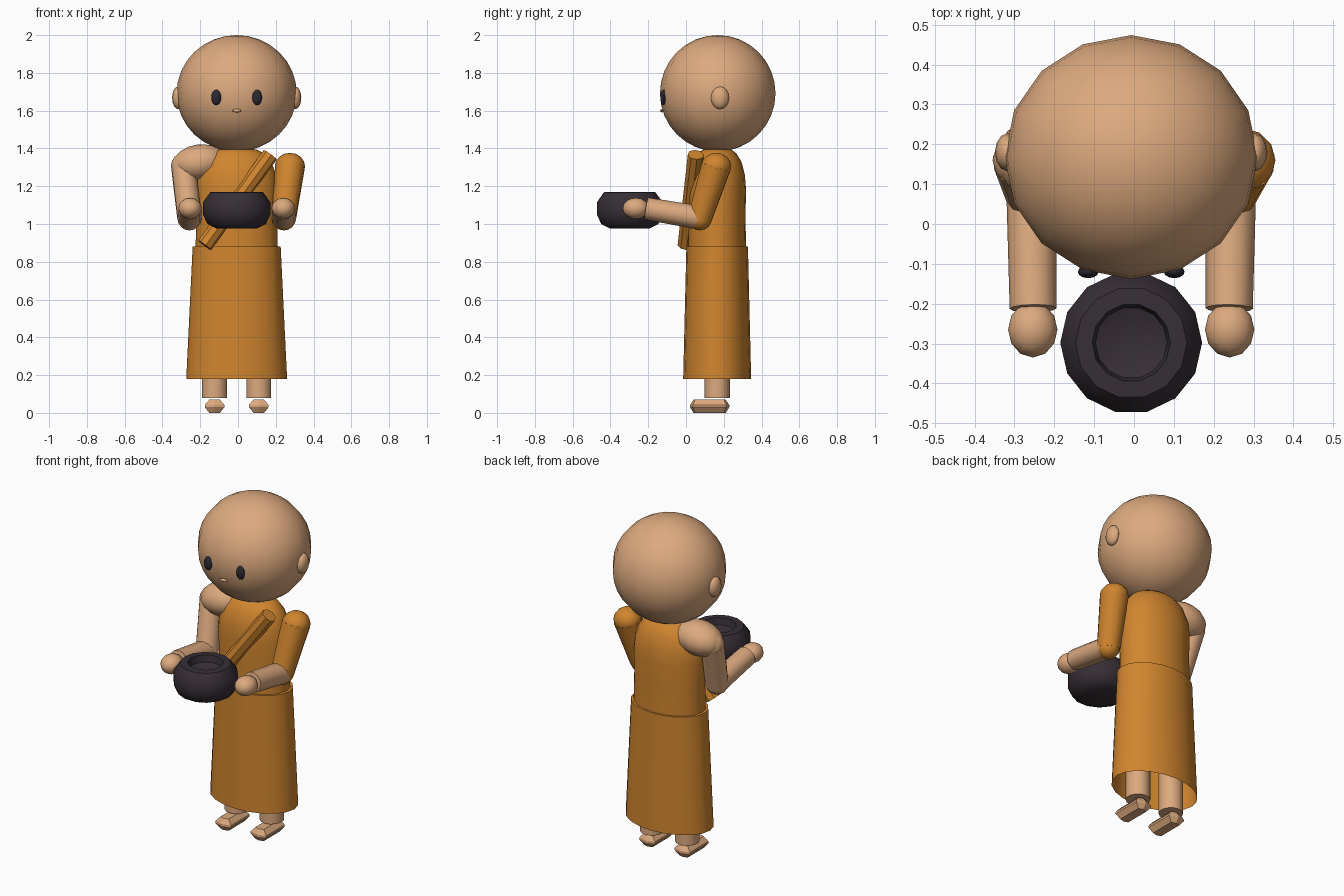
import bpy, bmesh, math
from mathutils import Vector, Matrix

if "Cube" in bpy.data.objects:
    bpy.data.objects.remove(bpy.data.objects["Cube"])

CX, CY = -0.007, 0.165   # body axis


def material(name, rgb):
    m = bpy.data.materials.new(name)
    m.diffuse_color = (*rgb, 1)
    m.use_nodes = True
    m.node_tree.nodes["Principled BSDF"].inputs["Base Color"].default_value = m.diffuse_color
    return m


SKIN = material("skin", (0.72, 0.40, 0.21))
ROBE = material("orange_cloth", (0.63, 0.235, 0.028))
DARK = material("dark_bowl", (0.038, 0.028, 0.037))
EYE = material("eye_black", (0.025, 0.022, 0.032))


def finish(bm, name, mat, smooth=True):
    bmesh.ops.recalc_face_normals(bm, faces=bm.faces)
    me = bpy.data.meshes.new(name)
    bm.to_mesh(me)
    bm.free()
    me.materials.append(mat)
    ob = bpy.data.objects.new(name, me)
    bpy.context.collection.objects.link(ob)
    if smooth:
        bpy.ops.object.select_all(action='DESELECT')
        ob.select_set(True)
        bpy.context.view_layer.objects.active = ob
        bpy.ops.object.shade_smooth_by_angle(angle=math.radians(42))
    return ob


def ball(name, mat, centre, radii, seg=16, rings=12, tilt=0.0):
    bm = bmesh.new()
    bmesh.ops.create_uvsphere(bm, u_segments=seg, v_segments=rings, radius=1)
    bm.transform(Matrix.Translation(centre) @ Matrix.Rotation(tilt, 4, 'Y')
                 @ Matrix.Diagonal((*radii, 1)))
    return finish(bm, name, mat)


def limb(name, mat, a, b, ra, rb, seg=12):
    """Tapered cylinder from a to b."""
    a, b = Vector(a), Vector(b)
    d = b - a
    bm = bmesh.new()
    bmesh.ops.create_cone(bm, cap_ends=True, segments=seg, radius1=ra,
                          radius2=rb, depth=d.length)
    bm.transform(Matrix.Translation((a + b) / 2)
                 @ d.to_track_quat('Z', 'Y').to_matrix().to_4x4())
    return finish(bm, name, mat)


def lathe(name, mat, profile, centre, seg=16, smooth=True, cap=True):
    """Stack of elliptical rings (rx, ry, z)."""
    bm = bmesh.new()
    rings = []
    for rx, ry, z in profile:
        rings.append([bm.verts.new((centre[0] + rx * math.cos(2 * math.pi * i / seg),
                                    centre[1] + ry * math.sin(2 * math.pi * i / seg), z))
                      for i in range(seg)])
    for lo, hi in zip(rings, rings[1:]):
        for i in range(seg):
            j = (i + 1) % seg
            bm.faces.new((lo[i], lo[j], hi[j], hi[i]))
    if cap:
        bm.faces.new(rings[0][::-1])
    bm.faces.new(rings[-1])
    return finish(bm, name, mat, smooth)


# Head and face
ball("head", SKIN, (CX, CY + 0.003, 1.692), (0.318, 0.306, 0.308), 16, 16)
ball("mouth", SKIN, (CX, -0.128, 1.6), (0.025, 0.009, 0.009), 10, 6)
for s, side in ((-1, "left"), (1, "right")):
    ball(side + "_ear", SKIN, (CX + s * 0.31, 0.18, 1.668), (0.032, 0.048, 0.06), 12, 8)
    ball(side + "_eye", EYE, (CX + s * 0.108, -0.12, 1.67), (0.026, 0.016, 0.041), 12, 8)

# Robe: rounded torso and open-bottomed skirt
torso = [(1.0, 0.86), (0.98, 1.05), (1.0, 1.18), (0.96, 1.26), (0.84, 1.33),
         (0.66, 1.375), (0.48, 1.395), (0.15, 1.40)]
lathe("robe_torso", ROBE, [(0.218 * k, 0.153 * k, z) for k, z in torso], (CX, CY), 20)
lathe("robe_skirt", ROBE, [(0.267, 0.18, 0.18), (0.233, 0.163, 0.88), (0.19, 0.13, 0.882)],
      (CX, CY), 20, cap=False)
limb("sash", ROBE, (-0.177, -0.002, 0.888), (0.171, 0.052, 1.367), 0.043, 0.043, 8)

# Arms: bare on one side, sleeved on the other
for s, side, mat in ((-1, "bare", SKIN), (1, "sleeved", ROBE)):
    r_top = 0.066 if s < 0 else 0.08
    top = (CX + s * 0.282, 0.16, 1.305)
    elbow = (CX + s * 0.25, 0.073, 1.03)
    limb(side + "_upper_arm", mat, top, elbow, r_top, 0.065)
    ball(side + "_arm_top", mat, top, (r_top, r_top, 0.072), 12, 8)
    ball(side + "_elbow", mat, elbow, (0.064, 0.064, 0.064), 12, 8)
    limb(side + "_forearm", SKIN, (CX + s * 0.25, 0.07, 1.034),
         (CX + s * 0.246, -0.212, 1.082), 0.063, 0.059)
    ball(side + "_hand", SKIN, (CX + s * 0.247, -0.265, 1.083), (0.062, 0.07, 0.056), 12, 8)
ball("bare_shoulder", SKIN, (-0.205, 0.165, 1.325), (0.145, 0.11, 0.096), 14, 10, -0.15)

# Alms bowl with a hollow top
bowl = [(0.105, 0.975), (0.155, 1.0), (0.178, 1.05), (0.178, 1.115), (0.14, 1.168),
        (0.098, 1.17), (0.09, 1.13), (0.05, 1.115)]
lathe("bowl", DARK, [(r, r, z) for r, z in bowl], (CX, -0.298), 14)

# Legs and faceted feet
for s, side in ((-1, "left"), (1, "right")):
    x = CX + s * 0.117
    limb(side + "_leg", SKIN, (x, CY, 0.08), (x, CY, 0.7), 0.067, 0.067, 14)
    bm = bmesh.new()
    rows = []
    for w, l, z in ((0.028, 0.085, 0), (0.052, 0.104, 0.03),
                    (0.052, 0.104, 0.042), (0.028, 0.085, 0.07)):
        outline = [(w, -l + w * 0.3), (w, l - w * 0.3), (0, l),
                   (-w, l - w * 0.3), (-w, -l + w * 0.3), (0, -l)]
        rows.append([bm.verts.new((x + px, 0.125 + py, z)) for px, py in outline])
    for lo, hi in zip(rows, rows[1:]):
        for i in range(6):
            j = (i + 1) % 6
            bm.faces.new((lo[i], lo[j], hi[j], hi[i]))
    bm.faces.new(rows[0][::-1])
    bm.faces.new(rows[-1])
    finish(bm, side + "_foot", SKIN, smooth=False)
